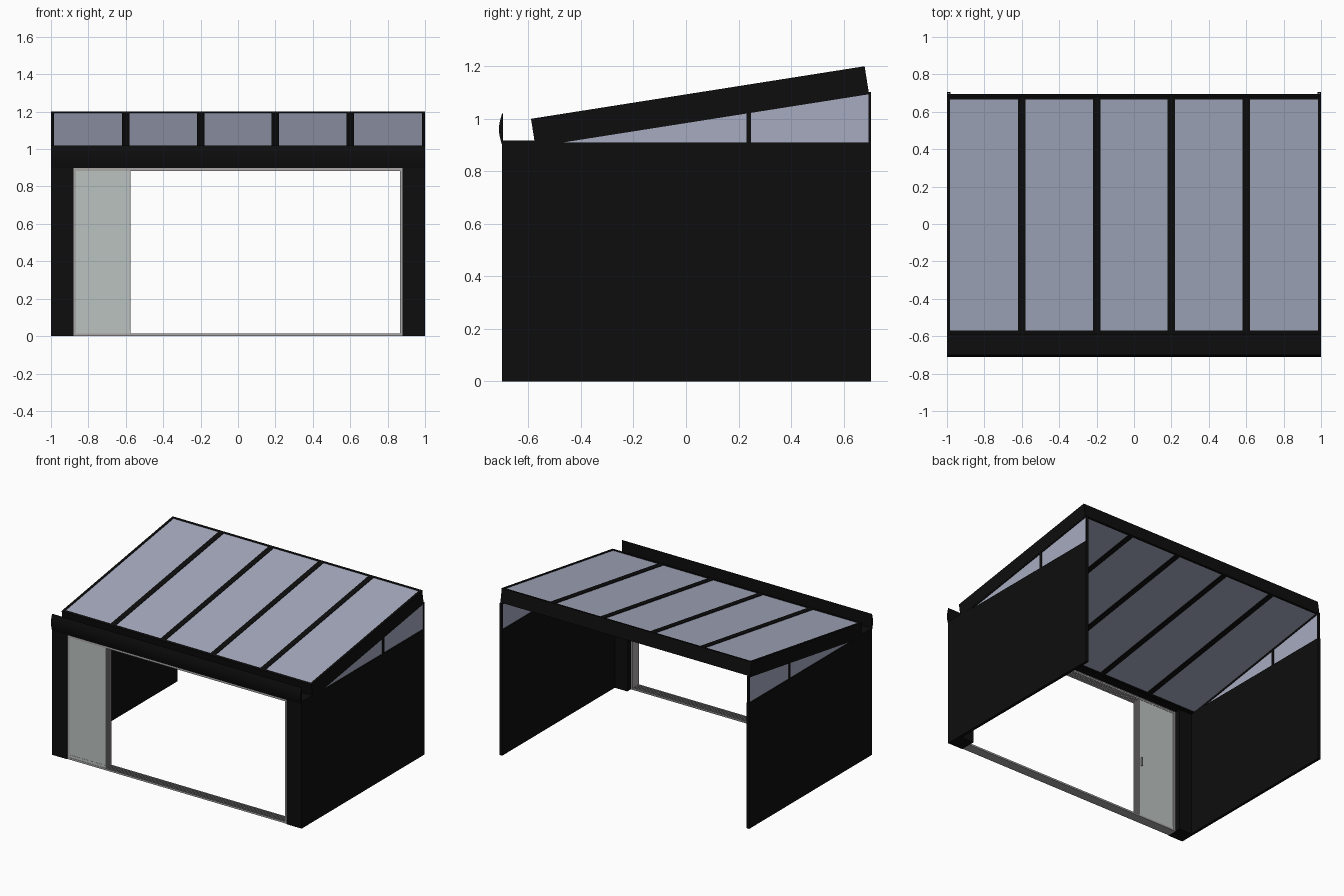
import bpy, bmesh, math
from mathutils import Matrix, Vector

if "Cube" in bpy.data.objects:
    bpy.data.objects.remove(bpy.data.objects["Cube"])


def material(name, rgb):
    m = bpy.data.materials.new(name)
    m.diffuse_color = (*rgb, 1)
    m.use_nodes = True
    m.node_tree.nodes["Principled BSDF"].inputs["Base Color"].default_value = m.diffuse_color
    return m


BLACK = material("black_metal", (0.004, 0.004, 0.004))
ROOF_GLASS = material("tinted_glass", (0.38, 0.41, 0.53))
DOOR_GLASS = material("door_glass", (0.50, 0.54, 0.52))
GREY = material("grey_metal", (0.40, 0.38, 0.38))


def finish(name, bm, mat):
    bmesh.ops.recalc_face_normals(bm, faces=bm.faces)
    me = bpy.data.meshes.new(name)
    bm.to_mesh(me)
    bm.free()
    me.materials.append(mat)
    ob = bpy.data.objects.new(name, me)
    bpy.context.collection.objects.link(ob)
    return ob


def box(name, x, y, z, mat, frame=Matrix()):
    """Box from (min, max) ranges, optionally placed in a tilted frame."""
    bm = bmesh.new()
    bmesh.ops.create_cube(bm, size=1)
    for v in bm.verts:
        p = [r[0] + (c + 0.5) * (r[1] - r[0]) for c, r in zip(v.co, (x, y, z))]
        v.co = frame @ Vector(p)
    return finish(name, bm, mat)


def prism(name, yz, x0, x1, mat):
    """Side profile extruded along x."""
    bm = bmesh.new()
    face = bm.faces.new([bm.verts.new((x0, y, z)) for y, z in yz])
    new = bmesh.ops.extrude_face_region(bm, geom=[face])["geom"]
    bmesh.ops.translate(bm, vec=(x1 - x0, 0, 0),
                        verts=[v for v in new if isinstance(v, bmesh.types.BMVert)])
    return finish(name, bm, mat)


def side_range(s, a, b):
    return tuple(sorted((s * a, s * b)))


# Tilted roof frame: origin at the top front edge
RUN, RISE, DEPTH = 1.27, 0.20, 0.10
tilt = math.atan2(RISE, RUN)
length = math.hypot(RUN, RISE)
roof = Matrix.Translation((0, -0.59, 1.0)) @ Matrix.Rotation(tilt, 4, 'X')


def underside(y):
    return 1.0 - DEPTH / math.cos(tilt) + (y + 0.59) * RISE / RUN


# Roof edge beams, rafters and glass panels
box("roof_front_beam", (-1, 1), (0, 0.02), (-DEPTH, 0), BLACK, roof)
box("roof_back_beam", (-1, 1), (length - 0.015, length), (-DEPTH, 0), BLACK, roof)
for i in range(6):
    x = -1 + 0.4 * i
    box("rafter", (max(x - 0.02, -1) if i < 5 else 0.983, min(x + 0.02, 1) if i else -0.983),
        (0.01, length - 0.01), (-DEPTH, 0), BLACK, roof)
for i in range(5):
    x = -1 + 0.4 * i
    box("roof_glass", (x + 0.015, x + 0.385), (0.015, length - 0.012),
        (-DEPTH + 0.004, -0.004), ROOF_GLASS, roof)

# Gutter: flat floor with a bowed front lip
arc = [(-0.70 - 0.012 * math.sin(math.pi * t / 10), 0.90 + 0.012 * t) for t in range(11)]
gutter = prism("gutter", arc + [(-0.697, 1.02), (-0.697, 0.918), (-0.57, 0.918), (-0.57, 0.90)],
               -1, 1, BLACK)
bpy.context.view_layer.objects.active = gutter
gutter.select_set(True)
bpy.ops.object.shade_smooth_by_angle(angle=math.radians(30))

for s in (-1, 1):
    # Side wall and front post
    box("side_wall", side_range(s, 0.98, 1), (-0.70, 0.705), (0, 0.91), BLACK)
    box("front_post", side_range(s, 0.88, 0.999), (-0.70, -0.585), (0, 0.905), BLACK)
    # Triangular side window with sloping rail, mullion and end post
    prism("side_window", [(-0.52, 0.905), (0.70, 0.905), (0.70, underside(0.70)),
                          (-0.52, underside(-0.52) + 0.002)],
          s * 0.986, s * 0.994, ROOF_GLASS)
    prism("side_window_rail", [(-0.57, underside(-0.57)), (0.70, underside(0.70)),
                               (0.70, underside(0.70) - 0.008), (-0.57, underside(-0.57) - 0.008)],
          s * 0.982, s * 0.999, BLACK)
    for y0, y1 in ((0.23, 0.248), (0.695, 0.705)):
        prism("side_window_post", [(y0, 0.90), (y1, 0.90), (y1, underside(y1)), (y0, underside(y0))],
              s * 0.981, s * 0.999, BLACK)
    # Door jamb
    box("door_jamb", side_range(s, 0.865, 0.88), (-0.695, -0.625), (0, 0.90), GREY)

# Door tracks: flat strip with ribs separating the sliding lanes
LANES, PITCH, Y0 = 6, 0.011, -0.694
for name, base, ribs in (("floor_track", (0, 0.005), (0.004, 0.014)),
                         ("head_track", (0.895, 0.90), (0.884, 0.896))):
    box(name, (-0.88, 0.88), (-0.695, -0.625), base, GREY)
    for i in range(LANES + 1):
        y = Y0 + i * PITCH
        box(name + "_rib", (-0.866, 0.866), (y - 0.001, y + 0.001), ribs, GREY)

# Sliding glass doors stacked at the left
for i in range(LANES):
    y = Y0 + (i + 0.5) * PITCH
    box("door_glass", (-0.865, -0.577), (y - 0.002, y + 0.002), (0.03, 0.892), DOOR_GLASS)
    box("door_bottom_rail", (-0.865, -0.577), (y - 0.0035, y + 0.0035), (0.007, 0.032), DOOR_GLASS)
    box("door_edge_strip", (-0.579, -0.574), (y - 0.003, y + 0.003), (0.007, 0.892), GREY)

# Inner door handle
box("door_handle", (-0.597, -0.589), (-0.632, -0.618), (0.39, 0.45), GREY)
